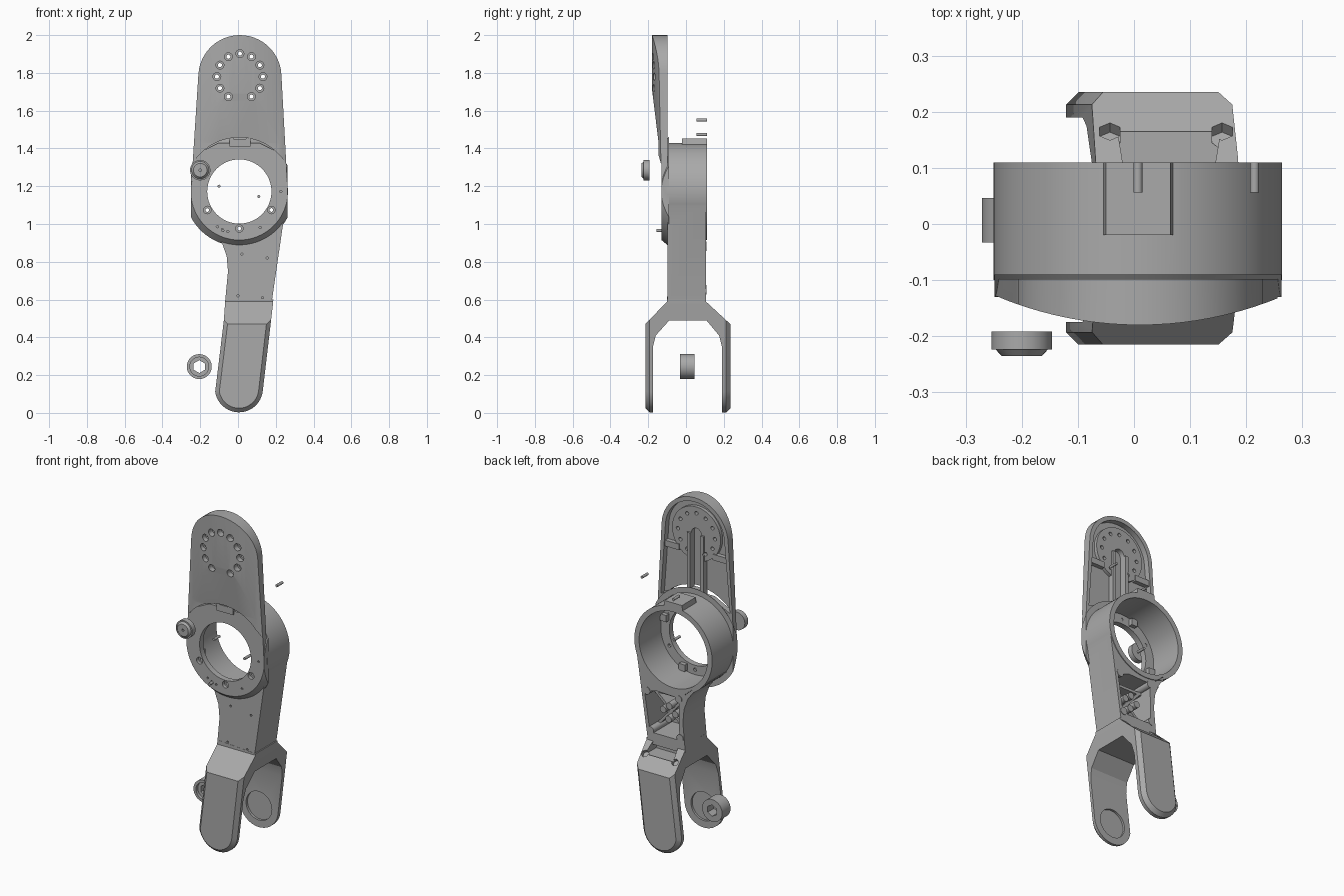
import bpy, bmesh, math
from mathutils import Matrix, Vector

old = bpy.data.objects.get("Cube")
if old:
    bpy.data.objects.remove(old, do_unlink=True)

grey = bpy.data.materials.new("machined grey")
grey.use_nodes = True
grey.diffuse_color = (0.4, 0.4, 0.4, 1)
grey.node_tree.nodes["Principled BSDF"].inputs["Base Color"].default_value = (0.4, 0.4, 0.4, 1)


def finish(name, bm):
    bmesh.ops.recalc_face_normals(bm, faces=bm.faces[:])
    mesh = bpy.data.meshes.new(name)
    bm.to_mesh(mesh)
    bm.free()
    mesh.materials.append(grey)
    ob = bpy.data.objects.new(name, mesh)
    bpy.context.collection.objects.link(ob)
    return ob


def prism(name, points, a, b, chamfer=0, axis="y"):
    """Extrude a flat outline: (x, z) along y, or (y, z) along x."""
    bm = bmesh.new()
    if axis == "y":
        rings = [[bm.verts.new((p, t, q)) for p, q in points] for t in (a + chamfer, b - chamfer)]
    else:
        rings = [[bm.verts.new((t, p, q)) for p, q in points] for t in (a, b)]
    caps = [bm.faces.new(r) for r in rings]
    for i in range(len(points)):
        j = (i + 1) % len(points)
        bm.faces.new((rings[0][i], rings[0][j], rings[1][j], rings[1][i]))
    bmesh.ops.recalc_face_normals(bm, faces=bm.faces[:])
    if chamfer:
        for cap in caps:
            bmesh.ops.inset_region(bm, faces=[cap], thickness=chamfer, depth=chamfer)
    return finish(name, bm)


def box(name, x0, x1, y0, y1, z0, z1):
    return prism(name, [(x0, z0), (x1, z0), (x1, z1), (x0, z1)], y0, y1)


def tube(name, x, z, y0, y1, r, r2=None, sides=64):
    """Solid round bar along y."""
    bm = bmesh.new()
    place = Matrix.Translation((x, (y0 + y1) / 2, z)) @ Matrix.Rotation(-math.pi / 2, 4, "X")
    bmesh.ops.create_cone(bm, cap_ends=True, segments=sides, radius1=r,
                          radius2=r if r2 is None else r2, depth=y1 - y0, matrix=place)
    return finish(name, bm)


def combine(ob, tool, kind="DIFFERENCE"):
    mod = ob.modifiers.new("cut", "BOOLEAN")
    mod.operation, mod.object, mod.solver = kind, tool, "EXACT"
    bpy.context.view_layer.objects.active = ob
    bpy.ops.object.modifier_apply(modifier=mod.name)
    bpy.data.objects.remove(tool, do_unlink=True)


def arc(x, z, r, start, end, n=24):
    return [(x + r * math.cos(math.radians(start + (end - start) * i / n)),
             z + r * math.sin(math.radians(start + (end - start) * i / n))) for i in range(n + 1)]


CX, CZ = 0.007, 1.172       # large bearing centre
PX, PZ = 0.01, 1.78         # upper pivot centre
FX, FZ = 0.005, 0.13        # fork pivot centre

# Upper plate: tapered, domed front, hollow back
plate = prism("upper_plate", arc(PX, PZ, 0.22, 3, 177) + [(-0.248, 1.2), (0.262, 1.2)], -0.2, -0.098)
bm = bmesh.new()
bmesh.ops.create_cone(bm, cap_ends=True, segments=160, radius1=0.66, radius2=0.66, depth=3,
                      matrix=Matrix.Translation((PX, 0.48, 1.2)))
combine(plate, finish("dome", bm), "INTERSECT")
combine(plate, prism("slope", [(-0.181, 1.72), (-0.145, 1.43), (-0.145, 1), (-0.3, 1), (-0.3, 1.72)],
                     -0.5, 0.5, axis="x"))
combine(plate, tube("step", CX, CZ, -0.3, -0.13, 0.255, 0.29))
combine(plate, prism("hollow", arc(PX, PZ, 0.195, 3, 177)
                     + [(-0.222, 1.37), (-0.1, 1.43), (0.11, 1.43), (0.235, 1.37)], -0.132, 0))
for tool in (tube("boss", PX, PZ, -0.14, -0.112, 0.16),
             box("rib", PX - 0.055, PX + 0.055, -0.14, -0.1, 1.41, 1.78),
             box("left_ledge", 0.12, 0.224, -0.14, -0.106, 1.655, 1.69),
             box("right_ledge", -0.206, -0.1, -0.14, -0.106, 1.655, 1.69)):
    combine(plate, tool, "UNION")
combine(plate, prism("slot", arc(PX, PZ, 0.033, 0, 180, 10)
                     + [(PX - 0.033, 1.45), (PX + 0.033, 1.45)], -0.142, 0))
for k in range(12):
    if k != 9:
        a = math.radians(30 * k)
        x, z = PX + 0.122 * math.cos(a), PZ + 0.122 * math.sin(a)
        combine(plate, tube("counterbore", x, z, -0.3, -0.14, 0.021, sides=20))
        combine(plate, tube("bolt_hole", x, z, -0.3, 0, 0.011, sides=12))
combine(plate, tube("opening", CX, CZ, -0.3, 0, 0.17))

# Bearing housing with the forearm below it
housing = tube("housing", CX, CZ, -0.1, 0.11, 0.257, sides=96)
forearm = [(-0.205, 1.02), (-0.13, 0.96), (-0.085, 0.9), (-0.06, 0.83), (-0.053, 0.75),
           (-0.07, 0.57), (0.176, 0.57), (0.262, 1.16), (0, 1.2)]
combine(housing, prism("forearm", forearm, -0.099, 0.105), "UNION")
flange = tube("flange", CX, CZ, -0.13, -0.09, 0.257, 0.29, sides=96)
combine(flange, box("sides", -0.249, 0.263, -1, 1, 0.5, 2), "INTERSECT")
combine(housing, flange, "UNION")
combine(housing, prism("top_block", [(-0.065, 1.35), (0.08, 1.35), (0.065, 1.452), (-0.05, 1.452)],
                       -0.02, 0.11), "UNION")
combine(housing, tube("bore", CX, CZ, -0.095, 0.3, 0.226, sides=96))
combine(housing, tube("opening", CX, CZ, -0.3, 0.3, 0.17))
for shape in ([(-0.03, 0.64), (0.165, 0.64), (0.2, 0.87), (0.12, 0.895), (-0.025, 0.89)],
              [(-0.14, 0.985), (-0.075, 0.93), (-0.06, 0.915)]):
    combine(housing, prism("cavity", shape, -0.07, 0.3))
for k in range(6):
    a = math.radians(30 + 60 * k)
    x, z = CX + 0.196 * math.cos(a), CZ + 0.196 * math.sin(a)
    combine(housing, tube("counterbore", x, z, -0.3, -0.11, 0.02, sides=20))
    combine(housing, tube("bolt_hole", x, z, -0.3, 0, 0.01, sides=12))
for a in (0, 40, 48, 56, 238, 246, 254, 300):
    a = math.radians(a)
    combine(housing, tube("pin_hole", CX + 0.22 * math.cos(a), CZ + 0.22 * math.sin(a),
                          -0.3, -0.11, 0.006, sides=10))
for x, z in ((0.02, 0.84), (0.155, 0.82), (0, 0.62), (0.13, 0.61)):
    combine(housing, tube("small_hole", x, z, -0.3, -0.08, 0.006, sides=10))

# Fork: front outline crossed with a U-shaped side profile
outline = arc(FX, FZ, 0.127, 188, 352) + [(0.185, 0.575), (0.187, 0.6), (-0.066, 0.615), (-0.075, 0.49)]
fork = prism("fork", outline, -0.215, 0.235, chamfer=0.022)
side = [(-0.3, -0.1), (-0.3, 0.38), (-0.215, 0.47), (-0.1, 0.59), (-0.1, 0.7), (0.105, 0.7),
        (0.105, 0.59), (0.235, 0.47), (0.3, 0.41), (0.3, -0.1), (0.19, -0.1), (0.19, 0.35),
        (0.175, 0.41), (0.11, 0.488), (-0.09, 0.488), (-0.16, 0.41), (-0.175, 0.35), (-0.175, -0.1)]
combine(fork, prism("side_profile", side, -0.5, 0.5, axis="x"), "INTERSECT")
combine(fork, tube("pivot_recess", FX, FZ, -0.188, 0.204, 0.085, sides=48))
combine(fork, prism("shoulder_pocket", [(-0.03, 0.53), (0.155, 0.53), (0.125, 0.7), (0, 0.7)], 0.06, 0.165))
for x in (-0.043, 0.157):
    bm = bmesh.new()
    bmesh.ops.create_cone(bm, cap_ends=True, segments=6, radius1=0.021, radius2=0.021, depth=0.06,
                          matrix=Matrix.Translation((x, 0.17, 0.54)) @ Matrix.Rotation(-math.pi / 4, 4, "X"))
    combine(fork, finish("hex_socket", bm))

# Ribs and fasteners inside the forearm cavity
parts = [plate, housing, fork]
for name, a, b in (("rising_rib", (-0.03, 0.66), (0.19, 0.86)), ("falling_rib", (-0.025, 0.87), (0.165, 0.66)),
                   ("cross_rib", (-0.04, 0.855), (0.195, 0.855))):
    p, q = Vector(a), Vector(b)
    n = (q - p).orthogonal().normalized() * 0.008
    parts.append(prism(name, [p + n, q + n, q - n, p - n], -0.075, 0.03))
for x, z in ((0.03, 0.76), (0.075, 0.72), (0.11, 0.77), (0.07, 0.8)):
    parts.append(tube("cavity_bolt", x, z, -0.075, 0.06, 0.02, sides=24))
for x, z in ((-0.025, 0.885), (0.185, 0.88), (-0.035, 0.655), (0.16, 0.65)):
    parts.append(tube("corner_post", x, z, -0.075, 0.108, 0.022, sides=24))

# Small blocks round the flange inside the bore
for a in (0, 90, 180, 270):
    a = math.radians(a + 20)
    x, z = CX + 0.205 * math.cos(a), CZ + 0.205 * math.sin(a)
    parts.append(box("bore_block", x - 0.02, x + 0.02, -0.097, -0.07, z - 0.02, z + 0.02))

# Front knob with a stepped cap
knob = tube("knob", -0.2, 1.285, -0.224, -0.192, 0.054, sides=40)
combine(knob, tube("knob_cap", -0.2, 1.285, -0.235, -0.22, 0.036, 0.05, sides=32), "UNION")
combine(knob, tube("knob_hole", -0.2, 1.285, -0.3, -0.225, 0.007, sides=12))

# Lower bushing ring
bushing = tube("bushing", -0.205, 0.245, -0.033, 0.046, 0.066, sides=40)
combine(bushing, tube("bushing_recess", -0.205, 0.245, -0.1, -0.015, 0.05, sides=32))
combine(bushing, tube("bushing_hole", -0.205, 0.245, -0.1, 0.1, 0.034, sides=6))
parts += [knob, bushing]

# Loose dowel pins
for x, y, z in ((0.215, 0.083, 1.55), (0.007, 0.083, 1.473), (-0.1, -0.06, 1.2),
                (0.11, -0.07, 1.145), (-0.08, -0.13, 0.965)):
    parts.append(tube("dowel_pin", x, y0=y - 0.027, y1=y + 0.027, z=z, r=0.008, sides=16))

# Smooth curved walls, sharp machined edges
bpy.ops.object.select_all(action="DESELECT")
for ob in parts:
    ob.select_set(True)
bpy.context.view_layer.objects.active = plate
bpy.ops.object.shade_smooth_by_angle(angle=math.radians(25))
